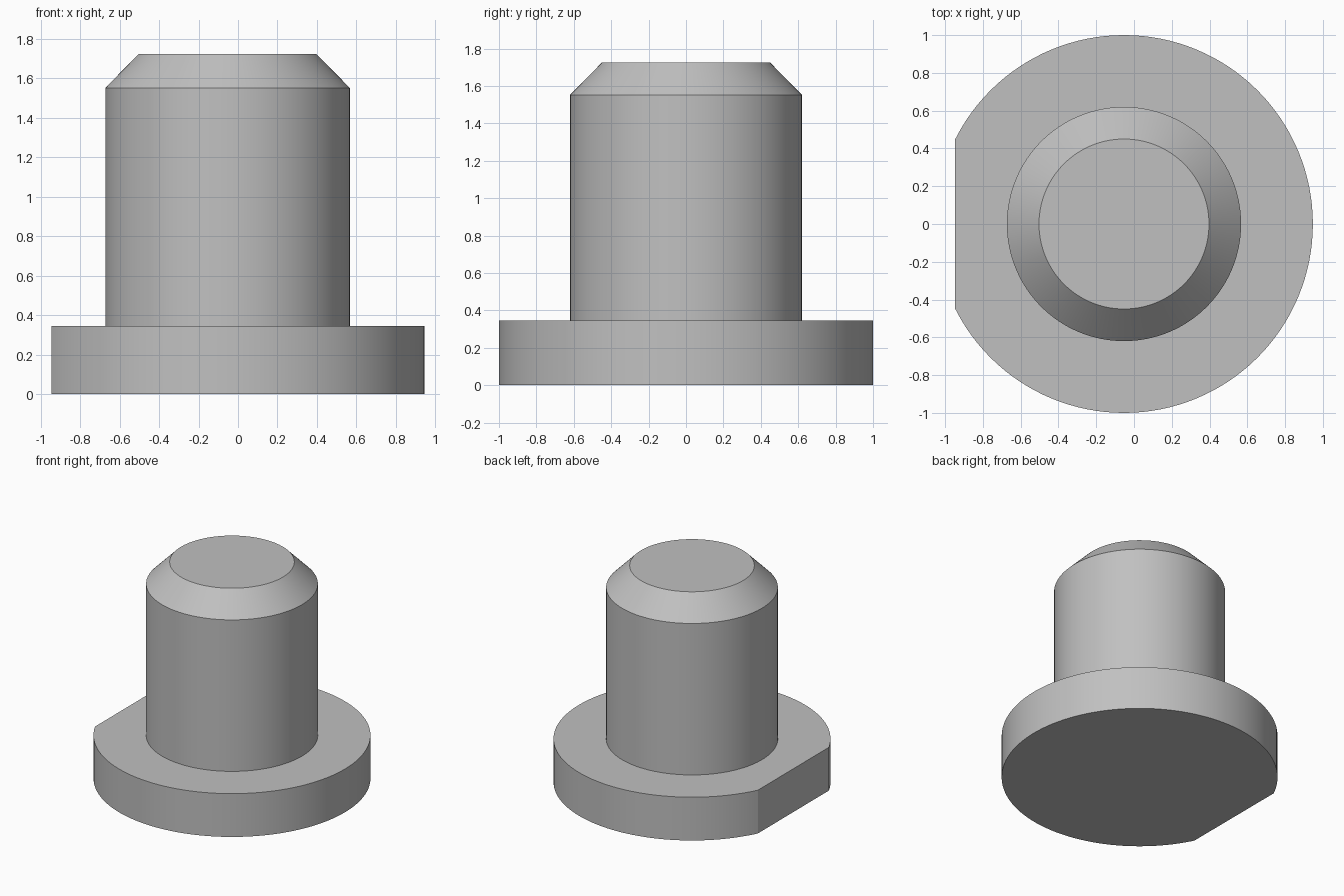
import bpy, bmesh, math
from mathutils import Vector

cube = bpy.data.objects.get("Cube")
if cube:
    bpy.data.objects.remove(cube, do_unlink=True)

SEGMENTS = 128
AXIS_X = -0.053      # pin axis, offset so the trimmed flange is centred
FLAT_X = -0.947      # flat cut on the flange

# Plain grey metal
grey = bpy.data.materials.new("grey_metal")
colour = (0.53, 0.53, 0.53, 1)
grey.diffuse_color = colour
grey.use_nodes = True
grey.node_tree.nodes["Principled BSDF"].inputs["Base Color"].default_value = colour

# Half profile (radius, height): flange, shoulder, shaft, chamfered tip
profile = [(0, 0), (1, 0), (1, 0.345), (0.62, 0.345),
           (0.62, 1.552), (0.45, 1.725), (0, 1.725)]

# Revolve the profile around the pin axis
bm = bmesh.new()
verts = [bm.verts.new((AXIS_X + r, 0, z)) for r, z in profile]
edges = [bm.edges.new(pair) for pair in zip(verts, verts[1:])]
bmesh.ops.spin(bm, geom=verts + edges, cent=(AXIS_X, 0, 0), axis=(0, 0, 1),
               angle=math.tau, steps=SEGMENTS, use_duplicate=False)
bmesh.ops.remove_doubles(bm, verts=bm.verts, dist=0.0001)

# Slice the flat side off the flange and close the cut
bmesh.ops.bisect_plane(bm, geom=bm.verts[:] + bm.edges[:] + bm.faces[:],
                       plane_co=Vector((FLAT_X, 0, 0)),
                       plane_no=Vector((-1, 0, 0)), clear_outer=True)
bmesh.ops.holes_fill(bm, edges=[e for e in bm.edges if e.is_boundary], sides=0)
bmesh.ops.recalc_face_normals(bm, faces=bm.faces)

mesh = bpy.data.meshes.new("flanged_pin")
bm.to_mesh(mesh)
bm.free()
mesh.materials.append(grey)
pin = bpy.data.objects.new("flanged_pin", mesh)
bpy.context.collection.objects.link(pin)

# Smooth round sides, crisp edges
bpy.context.view_layer.objects.active = pin
pin.select_set(True)
bpy.ops.object.shade_smooth_by_angle(angle=math.radians(25))
